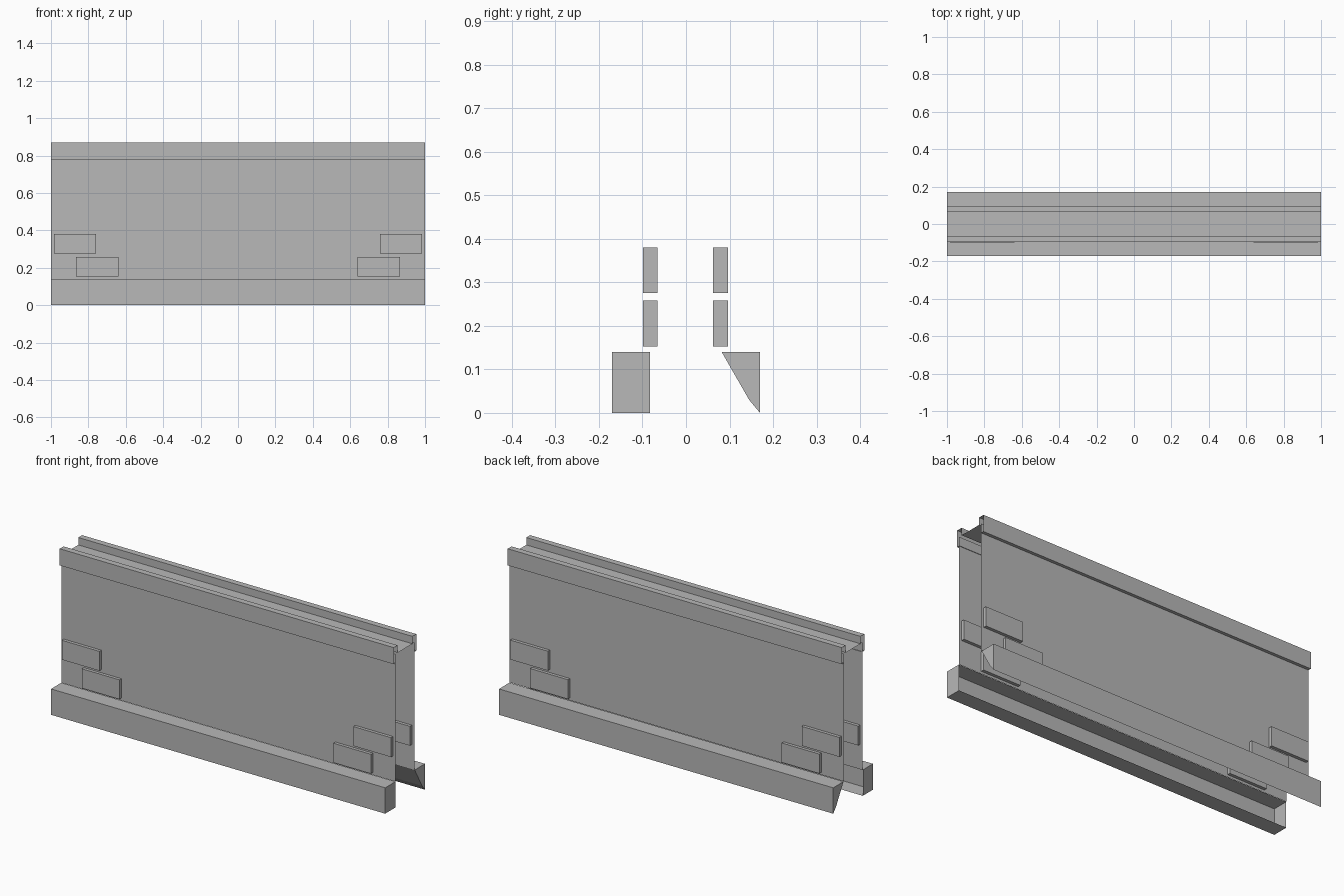
import bpy
import bmesh

cube = bpy.data.objects.get("Cube")
if cube:
    bpy.data.objects.remove(cube, do_unlink=True)

GREY = (0.48, 0.48, 0.48, 1)
grey = bpy.data.materials.new("plain grey")
grey.use_nodes = True
grey.diffuse_color = GREY
grey.node_tree.nodes["Principled BSDF"].inputs["Base Color"].default_value = GREY


def extrude_profile(name, profile, x0=-1, x1=1, closed=False, caps=False):
    """Sweep a (y, z) profile along x, optionally closing the loop and the ends."""
    bm = bmesh.new()
    a = [bm.verts.new((x0, y, z)) for y, z in profile]
    b = [bm.verts.new((x1, y, z)) for y, z in profile]
    n = len(profile)
    for i in range(n if closed else n - 1):
        j = (i + 1) % n
        bm.faces.new((a[i], a[j], b[j], b[i]))
    if caps:
        bm.faces.new(a)
        bm.faces.new(b[::-1])
    bmesh.ops.recalc_face_normals(bm, faces=bm.faces)
    mesh = bpy.data.meshes.new(name)
    bm.to_mesh(mesh)
    bm.free()
    mesh.materials.append(grey)
    obj = bpy.data.objects.new(name, mesh)
    bpy.context.collection.objects.link(obj)
    return obj


def rectangle(y0, y1, z0, z1):
    return [(y0, z0), (y1, z0), (y1, z1), (y0, z1)]


# Thin wall sheets
FRONT, BACK = -0.082, 0.079
extrude_profile("front_panel", [(FRONT, 0.14), (FRONT, 0.83)])
extrude_profile("back_panel", [(BACK, 0.14), (BACK, 0.83)])

# Folded sheet rail with an upstanding hollow lip on each side
lip = [(0.079, 0.78), (0.096, 0.78), (0.096, 0.87), (0.063, 0.87), (0.063, 0.83)]
extrude_profile("top_rail", [(-y, z) for y, z in lip] + lip[::-1])

# Front beam: box with capped ends, open toward the inside
extrude_profile("front_beam", [(-0.083, 0), (-0.17, 0), (-0.17, 0.14), (-0.083, 0.14)],
                caps=True)

# Back beam: closed wedge
extrude_profile("back_beam", [(0.082, 0.14), (0.17, 0.14), (0.17, 0), (0.145, 0.03)],
                closed=True, caps=True)

# Stepped blocks set through both panels near each end
for wall, y in (("front", FRONT), ("back", BACK)):
    for side, s in (("left", 1), ("right", -1)):
        for level, x0, x1, z0 in (("upper", 0.76, 0.985, 0.275),
                                  ("lower", 0.64, 0.865, 0.153)):
            extrude_profile(f"{wall}_{side}_{level}_block",
                            rectangle(y - 0.017, y + 0.017, z0, z0 + 0.105),
                            s * x0, s * x1, closed=True, caps=True)
